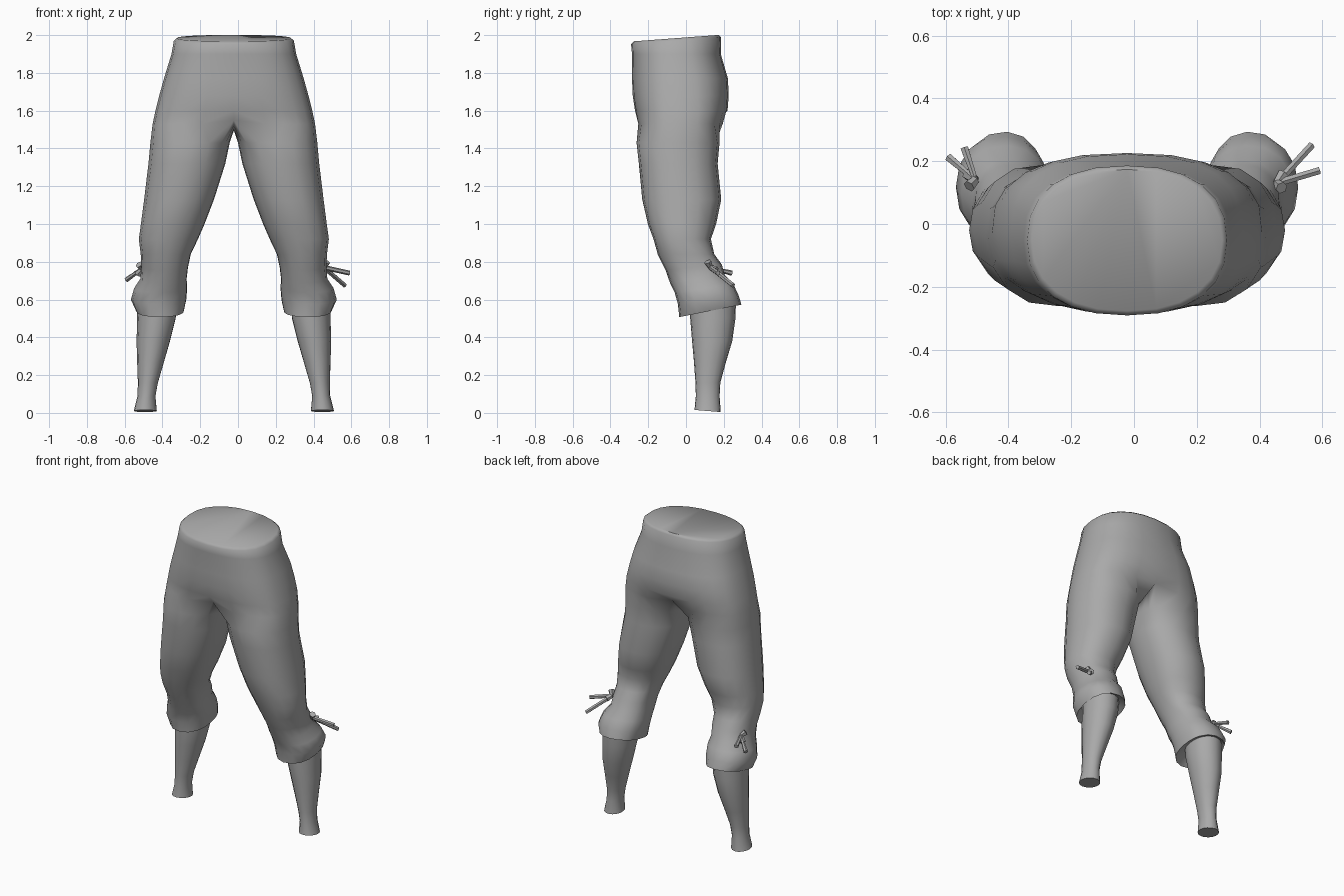
import bpy, bmesh, math
from mathutils import Vector

cube = bpy.data.objects.get("Cube")
if cube:
    bpy.data.objects.remove(cube, do_unlink=True)

CENTRE = -0.022      # symmetry plane of the garment
OUTER, INNER = 13, 5  # ring points outside and on the inner thigh

grey = bpy.data.materials.new("cloth_grey")
grey.use_nodes = True
tone = (0.4, 0.4, 0.4, 1)
grey.diffuse_color = tone
grey.node_tree.nodes["Principled BSDF"].inputs["Base Color"].default_value = tone


def power(value, p):
    return math.copysign(abs(value) ** p, value)


def finish(bm, name, mirror=False, angle=50):
    bmesh.ops.recalc_face_normals(bm, faces=bm.faces)
    mesh = bpy.data.meshes.new(name)
    bm.to_mesh(mesh)
    bm.free()
    mesh.materials.append(grey)
    ob = bpy.data.objects.new(name, mesh)
    bpy.context.collection.objects.link(ob)
    if mirror:
        ob.location.x = CENTRE
        ob.modifiers.new("Mirror", 'MIRROR').merge_threshold = 0.0005
    bpy.ops.object.select_all(action='DESELECT')
    ob.select_set(True)
    bpy.context.view_layer.objects.active = ob
    bpy.ops.object.shade_smooth_by_angle(angle=math.radians(angle))
    return ob


def bridge(bm, a, b, closed=True):
    n = len(a)
    for i in range(n if closed else n - 1):
        j = (i + 1) % n
        bm.faces.new((a[i], a[j], b[j], b[i]))


def leg_ring(bm, z, x0, x1, y0, y1, tilt=0.0, p=0.9):
    """Closed ring: outer points front to back, then inner points back to front."""
    spread = math.radians(140)
    angles = [-spread + 2 * spread * i / (OUTER - 1) for i in range(OUTER)]
    gap = 2 * (math.pi - spread) / (INNER + 1)
    angles += [spread + gap * (k + 1) for k in range(INNER)]
    ring = []
    for a in angles:
        dy = power(math.sin(a), p) * (y1 - y0) / 2
        x = (x0 + x1) / 2 + power(math.cos(a), p) * (x1 - x0) / 2
        ring.append(bm.verts.new((x, (y0 + y1) / 2 + dy, z + tilt * dy)))
    return ring


# Breeches: half trunk rings from waist to crotch, z, half width, front, back
trunk = [(1.984, .303, -.277, .174), (1.97, .318, -.291, .186),
         (1.9, .33, -.286, .184), (1.77, .37, -.286, .222),
         (1.68, .395, -.282, .226), (1.6, .415, -.27, .22),
         (1.53, .43, -.258, .2)]
bm = bmesh.new()
previous = None
for row, (z, half, front, back) in enumerate(trunk):
    p = 0.88 - 0.03 * row
    last = row == len(trunk) - 1
    ring = []
    for i in range(OUTER):
        a = -math.pi / 2 + math.pi * i / (OUTER - 1)
        end = i in (0, OUTER - 1)
        dy = power(math.sin(a), p) * (back - front) / 2
        x = 0 if end else half * power(math.cos(a), p)
        pinch = last and end
        y = (front + back) / 2 + dy * (0.9 if pinch else 1)
        lift = 0.075 * dy if row < 2 else 0
        ring.append(bm.verts.new((x, y, z + lift + (0.02 if pinch else 0))))
    if previous:
        bridge(bm, previous, ring, closed=False)
    else:
        bm.faces.new(ring)
    previous = ring

# Crotch arc on the symmetry plane closes the ring of each leg
front_mid, back_mid = previous[0].co, previous[-1].co
for k in range(INNER):
    t = (k + 1) / (INNER + 1)
    spot = back_mid.lerp(front_mid, t)
    spot.z -= 0.055 * math.sin(math.pi * t)
    previous.append(bm.verts.new(spot))

# Breeches legs down to the turned cuff: z, inner x, outer x, front, back, tilt
legs = [(1.43, .022, .442, -.262, .178, 0), (1.32, .045, .452, -.25, .168, 0),
        (1.13, .105, .475, -.232, .187, 0), (1.0, .155, .492, -.202, .16, 0),
        (.92, .19, .503, -.172, .132, 0), (.84, .228, .493, -.15, .15, 0),
        (.77, .243, .49, -.108, .19, .1), (.71, .25, .495, -.085, .205, .15),
        (.66, .247, .528, -.06, .25, .15), (.6, .252, .545, -.043, .278, .15),
        (.54, .265, .518, -.036, .294, .2), (.58, .33, .495, .03, .25, .1)]
for row in legs:
    ring = leg_ring(bm, *row)
    bridge(bm, previous, ring)
    previous = ring
finish(bm, "breeches", mirror=True)

# Stockings: tapering calves with closed ends
calves = [(.6, .3, .51, .02, .265), (.5, .308, .512, .022, .262),
          (.38, .338, .515, .032, .245), (.27, .37, .512, .042, .212),
          (.16, .402, .508, .05, .182), (.09, .415, .51, .052, .178),
          (.01, .408, .53, .045, .184)]
bm = bmesh.new()
previous = None
for row in calves:
    ring = leg_ring(bm, *row, tilt=-0.08 if row is calves[-1] else 0, p=1)
    if previous:
        bridge(bm, previous, ring)
    else:
        bm.faces.new(ring)
    previous = ring
bm.faces.new(previous)
finish(bm, "stockings", mirror=True)


# Knee ties: short cords leaving a small knot
def cord(bm, start, end, r0, r1):
    start, end = Vector(start), Vector(end)
    way = end - start
    made = bmesh.ops.create_cone(bm, cap_ends=True, segments=6, radius1=r0,
                                 radius2=r1, depth=way.length)["verts"]
    bmesh.ops.rotate(bm, verts=made, matrix=way.to_track_quat('Z', 'Y').to_matrix())
    bmesh.ops.translate(bm, verts=made, vec=(start + end) / 2)


def tie(name, knot, tips, loops, r0, r1):
    bm = bmesh.new()
    for tip in tips:
        cord(bm, knot, tip, r0, r1)
    for tip in loops:
        cord(bm, knot, tip, .014, .02)
    finish(bm, name, angle=40)


tie("left_knee_tie", (.455, .13, .77), [(.59, .17, .74), (.565, .25, .675)],
    [(.47, .115, .8), (.475, .16, .755)], .013, .013)
tie("right_knee_tie", (-.505, .14, .765), [(-.54, .242, .74), (-.59, .212, .705)],
    [(-.525, .12, .785), (-.53, .16, .735)], .009, .014)
